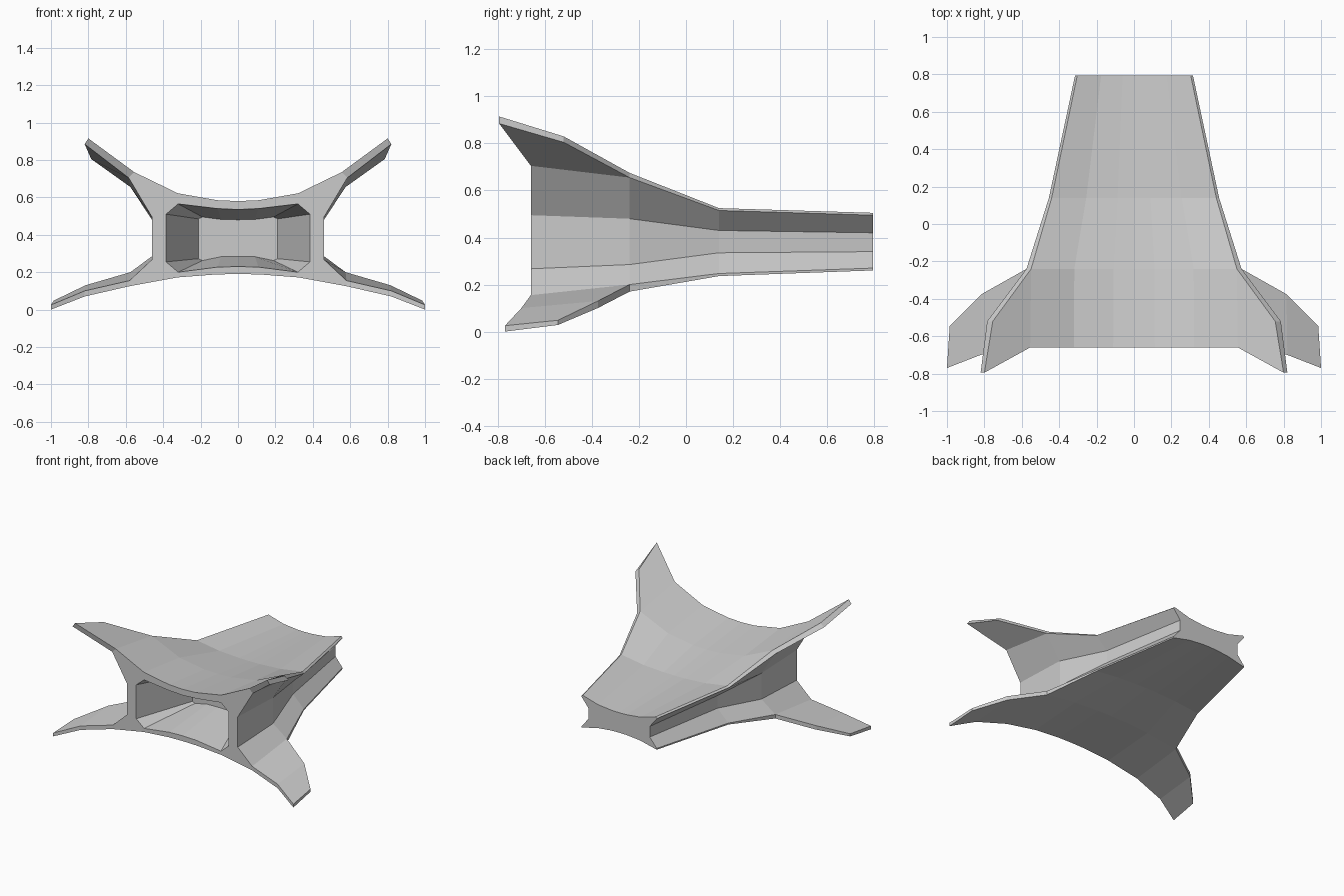
import bpy, bmesh
from mathutils import Matrix

if "Cube" in bpy.data.objects:
    bpy.data.objects.remove(bpy.data.objects["Cube"])


def build(name, faces):
    """Make a flat-shaded object from right-half polygons, mirrored over x."""
    bm = bmesh.new()
    for poly in faces:
        bm.faces.new([bm.verts.new(p) for p in poly])
    for poly in faces:
        bm.faces.new([bm.verts.new((-x, y, z)) for x, y, z in reversed(poly)])
    bmesh.ops.remove_doubles(bm, verts=bm.verts, dist=0.0005)
    bmesh.ops.dissolve_degenerate(bm, edges=bm.edges, dist=0.0001)
    bmesh.ops.recalc_face_normals(bm, faces=bm.faces)
    me = bpy.data.meshes.new(name)
    bm.to_mesh(me)
    bm.free()
    ob = bpy.data.objects.new(name, me)
    bpy.context.collection.objects.link(ob)
    return ob


def section(y, top_c, xt, zt, xu, zu, wx, wu, wl, xl, lt, lb, bot_c):
    """Half cross-section: curved top, edge lip, recessed wall, lip, curved bottom."""
    pts = [(0, top_c)]
    pts += [(xt * u, top_c + (zt - top_c) * f) for u, f in ((.2, .03), (.58, .27))]
    pts += [(xt, zt), (xu, zu), (wx, wu), (wx, wl), (xl, lt), (xl, lb)]
    pts += [(xl * u, bot_c + (lb - bot_c) * f) for u, f in ((.56, .28), (.2, .03))]
    pts.append((0, bot_c))
    return [(x, y, z) for x, z in pts]


def strip(a, b, skip=()):
    return [[a[i], a[i + 1], b[i + 1], b[i]]
            for i in range(len(a) - 1) if i not in skip]


# Main body lofted through four stations
S = [
    section(-.66, .58, .555, .735, .585, .705, .46, .495, .267, .58, .155, .125, .19),
    section(-.24, .535, .55, .675, .575, .655, .46, .48, .285, .575, .20, .17, .215),
    section(.14, .485, .44, .525, .455, .515, .36, .43, .335, .45, .247, .236, .265),
    section(.795, .455, .303, .505, .315, .495, .255, .42, .34, .313, .27, .26, .305),
]
body = strip(S[0], S[1], skip=(3, 7))  # wing roots stay open
body += strip(S[1], S[2]) + strip(S[2], S[3])

# Back end face, tiled across the section
b = S[3]
body += [[b[0], b[1], b[10], b[11]], [b[1], b[2], b[9], b[10]],
         [b[2], b[5], b[6], b[9]], [b[2], b[3], b[4], b[5]],
         [b[6], b[7], b[8], b[9]]]

# Front rim around the opening, then the tapering recess
rim = [(x, -.66, z) for x, z in ((0, .535), (.11, .54), (.32, .565), (.385, .51),
                                 (.385, .255), (.32, .20), (.11, .227), (0, .23))]
deep = [(x, -.24, z) for x, z in ((0, .48), (.09, .482), (.19, .495), (.212, .485),
                                  (.212, .272), (.19, .262), (.09, .283), (0, .285))]
link = (0, 1, 2, 2, 3, 3, 4, 4, 5, 5, 6, 7)
for i in range(11):
    p = [S[0][i], S[0][i + 1], rim[link[i + 1]]]
    if link[i] != link[i + 1]:
        p.append(rim[link[i]])
    body.append(p)
body += strip(rim, deep)
body += [[deep[i], deep[i + 1], deep[6 - i], deep[7 - i]] for i in range(3)]
build("body", body)


def wing(name, top, bottom):
    """Thin panel; points run root-rear, tip, root-front (root side left open)."""
    n = len(top)
    faces = strip(top, bottom)
    for loop in (top, bottom):
        faces += [[loop[i], loop[i + 1], loop[n - 2 - i], loop[n - 1 - i]]
                  for i in range(n // 2 - 1)]
    build(name, faces)


# Upper raised wings
wing("upper_wings",
     [S[1][3], (.755, -.52, .83), (.80, -.795, .915), S[0][3]],
     [S[1][4], (.785, -.52, .805), (.82, -.795, .885), S[0][4]])

# Lower drooping wings
wing("lower_wings",
     [S[1][7], (.815, -.375, .13), (.985, -.545, .048), (1, -.77, .025),
      (.82, -.70, .1), S[0][7]],
     [S[1][8], (.815, -.375, .10), (.985, -.545, .028), (1, -.77, 0),
      (.82, -.70, .07), S[0][8]])
